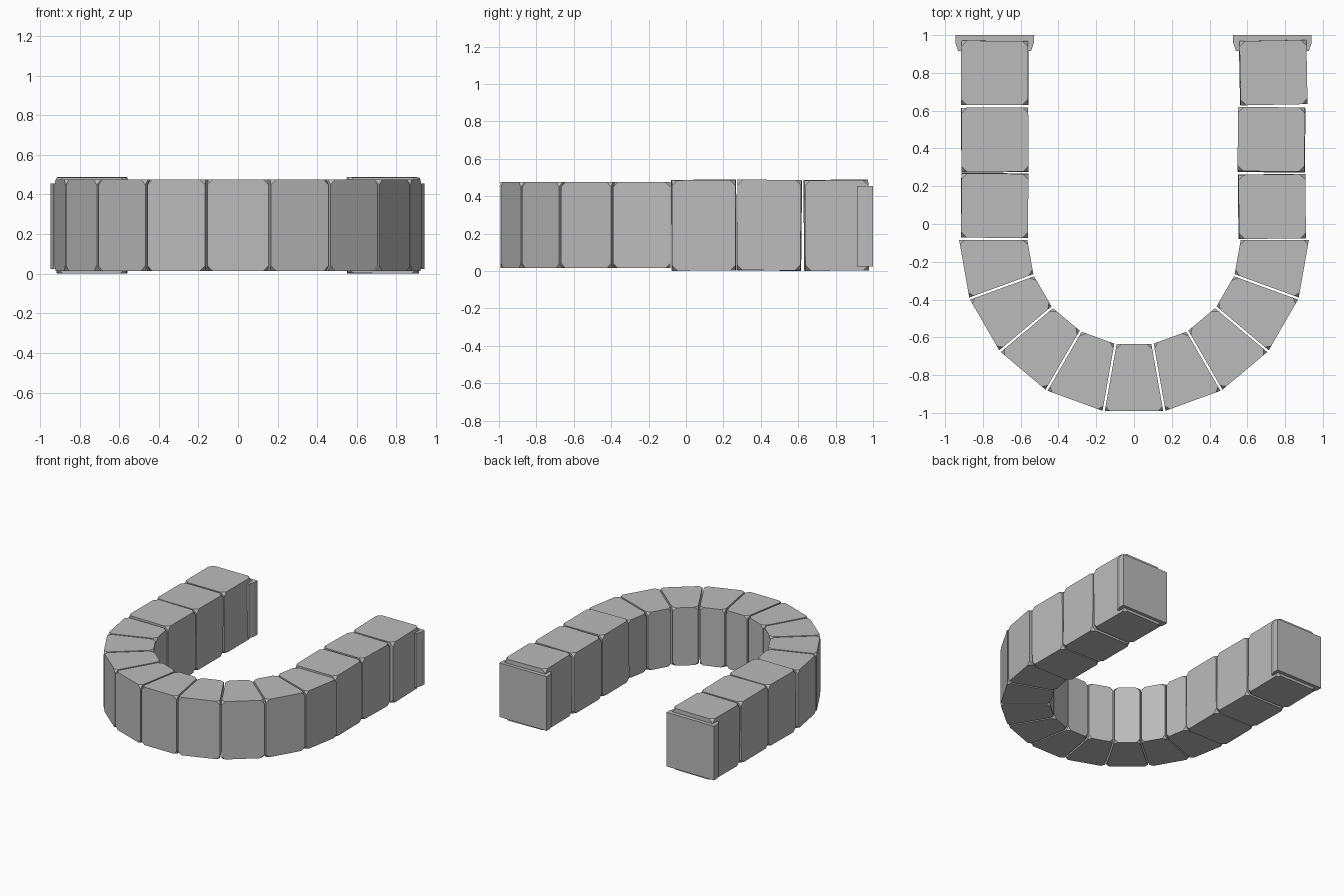
import bpy, bmesh, math
from mathutils import Matrix, Vector

if "Cube" in bpy.data.objects:
    bpy.data.objects.remove(bpy.data.objects["Cube"])

stone = bpy.data.materials.new("grey stone")
stone.diffuse_color = (0.5, 0.5, 0.5, 1)
stone.use_nodes = True
stone.node_tree.nodes["Principled BSDF"].inputs["Base Color"].default_value = stone.diffuse_color


def prism(name, pts, z0, z1, chip=0.0, matrix=None):
    """Extrude a plan outline upward and optionally chip off its corners."""
    bm = bmesh.new()
    face = bm.faces.new([bm.verts.new((x, y, z0)) for x, y in pts])
    top = bmesh.ops.extrude_face_region(bm, geom=[face])["geom"]
    bmesh.ops.translate(bm, vec=(0, 0, z1 - z0),
                        verts=[v for v in top if isinstance(v, bmesh.types.BMVert)])
    bmesh.ops.recalc_face_normals(bm, faces=bm.faces[:])
    if chip:
        bmesh.ops.bevel(bm, geom=bm.verts[:], offset=chip, segments=1,
                        profile=0.5, affect='VERTICES')
    if matrix:
        bm.transform(matrix)
    mesh = bpy.data.meshes.new(name)
    bm.to_mesh(mesh)
    bm.free()
    mesh.materials.append(stone)
    ob = bpy.data.objects.new(name, mesh)
    bpy.context.collection.objects.link(ob)
    return ob


# Curved part: nine wedge stones of 20 degrees with thin joints
CY, R_IN, R_OUT, GAP = -0.078, 0.565, 0.926, 0.006
for i in range(9):
    mid = math.radians(190 + 20 * i)
    pts = []
    for r, s in ((R_IN, -1), (R_OUT, -1), (R_OUT, 1), (R_IN, 1)):
        a = mid + s * (math.radians(10) - GAP / r)
        pts.append((r * math.cos(a), CY + r * math.sin(a)))
    prism(f"arch_stone_{i + 1}", pts, 0.025, 0.485, 0.026)

# Straight legs: three slightly tilted blocks each (x, y, turn and tilts in degrees)
blocks = [(-0.738, 0.098, -0.5, 0.3, 0.2), (-0.737, 0.445, 0.3, -0.3, 0.2),
          (-0.737, 0.801, -0.3, 0.3, -0.3),
          (0.730, 0.093, 0.6, 0.2, 0.4), (0.728, 0.446, -0.7, -0.6, -0.3),
          (0.737, 0.803, 1.1, 0.4, 0.4)]
hx, hy, hz = 0.177, 0.170, 0.242
for i, (x, y, turn, tx, ty) in enumerate(blocks):
    m = (Matrix.Translation((x, y, 0.255)) @ Matrix.Rotation(math.radians(turn), 4, 'Z')
         @ Matrix.Rotation(math.radians(tx), 4, 'X') @ Matrix.Rotation(math.radians(ty), 4, 'Y'))
    prism(f"leg_block_{i + 1}", [(-hx, -hy), (hx, -hy), (hx, hy), (-hx, hy)],
          -hz, hz, 0.03, m)

# End plates with chamfered edges towards the arch
for side, cx in (("left", -0.738), ("right", 0.733)):
    w, n = 0.208, 0.193
    prism(f"{side}_end_plate", [(cx - n, 0.915), (cx + n, 0.915), (cx + w, 0.96),
                                (cx + w, 1.0), (cx - w, 1.0), (cx - w, 0.96)],
          0.035, 0.465)

# Rest the model exactly on the ground
bpy.context.view_layer.update()
low = min(v.co.z for o in bpy.data.objects for v in o.data.vertices)
for o in bpy.data.objects:
    o.data.transform(Matrix.Translation((0, 0, -low)))
